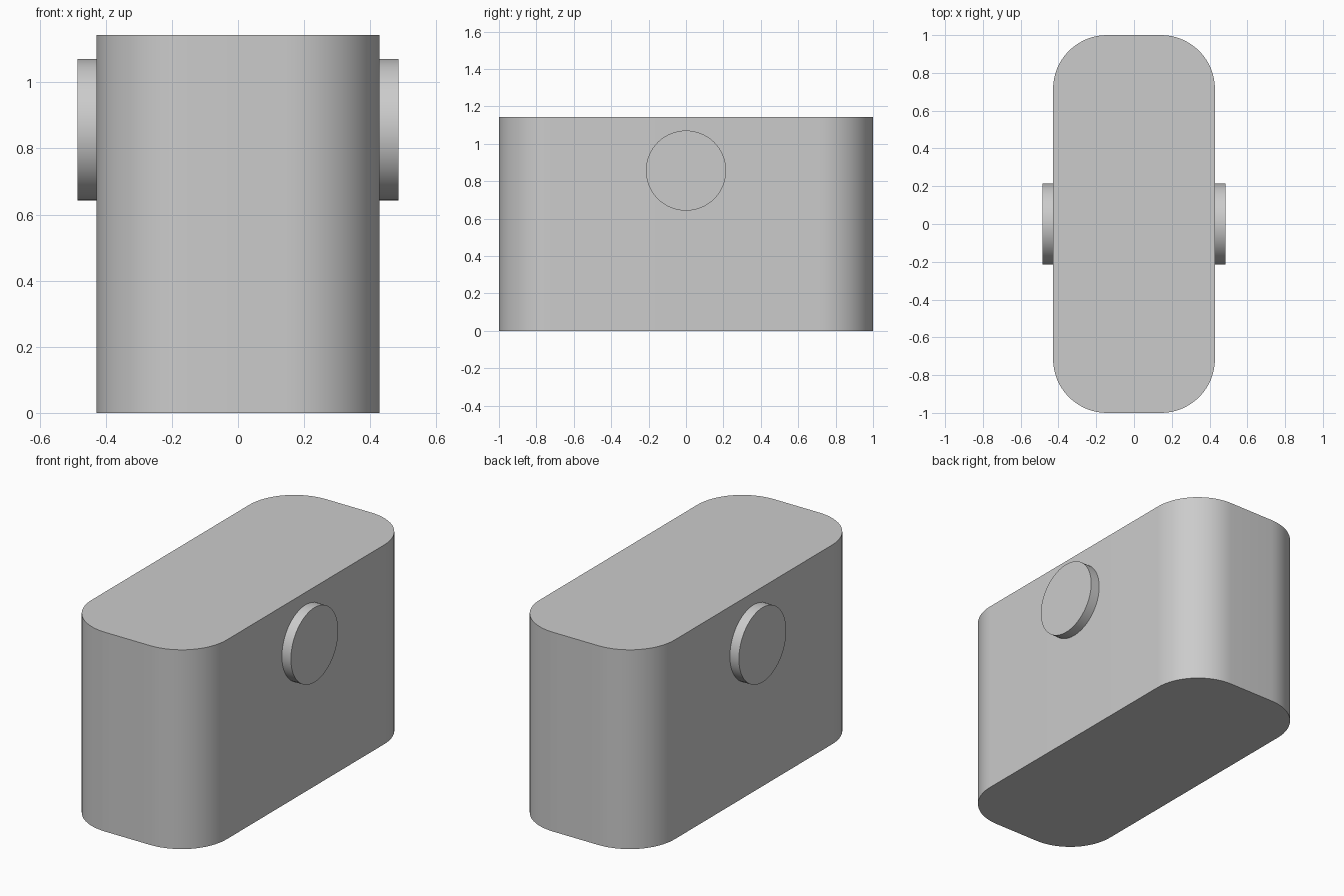
import bpy, bmesh
from math import sin, cos, pi, radians
from mathutils import Matrix

if "Cube" in bpy.data.objects:
    bpy.data.objects.remove(bpy.data.objects["Cube"])

HALF_X, HALF_Y, HEIGHT, CORNER = 0.4286, 1.0, 1.1429, 0.2857
BOSS_R, BOSS_Z, BOSS_OUT = 0.2143, 0.857, 0.4857


def finish(name, bm):
    bmesh.ops.recalc_face_normals(bm, faces=bm.faces)
    mesh = bpy.data.meshes.new(name)
    bm.to_mesh(mesh)
    bm.free()
    obj = bpy.data.objects.new(name, mesh)
    bpy.context.collection.objects.link(obj)
    bpy.ops.object.select_all(action='DESELECT')
    obj.select_set(True)
    bpy.context.view_layer.objects.active = obj
    bpy.ops.object.shade_smooth_by_angle(angle=radians(30))
    return obj


# Body: rounded rectangle extruded upwards
bm = bmesh.new()
steps = 16
outline = []
for quarter, (sx, sy) in enumerate([(1, 1), (-1, 1), (-1, -1), (1, -1)]):
    for i in range(steps + 1):
        a = (quarter + i / steps) * pi / 2
        outline.append(bm.verts.new((sx * (HALF_X - CORNER) + CORNER * cos(a),
                                     sy * (HALF_Y - CORNER) + CORNER * sin(a), 0)))
base = bm.faces.new(outline)
top = bmesh.ops.extrude_face_region(bm, geom=[base], use_keep_orig=True)
bmesh.ops.translate(bm, vec=(0, 0, HEIGHT),
                    verts=[g for g in top['geom'] if isinstance(g, bmesh.types.BMVert)])
finish("body", bm)

# Round side bosses, set slightly into the body
inner = HALF_X - 0.02
for side, name in ((1, "right_boss"), (-1, "left_boss")):
    bm = bmesh.new()
    bmesh.ops.create_cone(
        bm, cap_ends=True, segments=64, radius1=BOSS_R, radius2=BOSS_R,
        depth=BOSS_OUT - inner,
        matrix=Matrix.Translation((side * (BOSS_OUT + inner) / 2, 0, BOSS_Z))
        @ Matrix.Rotation(pi / 2, 4, 'Y'))
    finish(name, bm)
